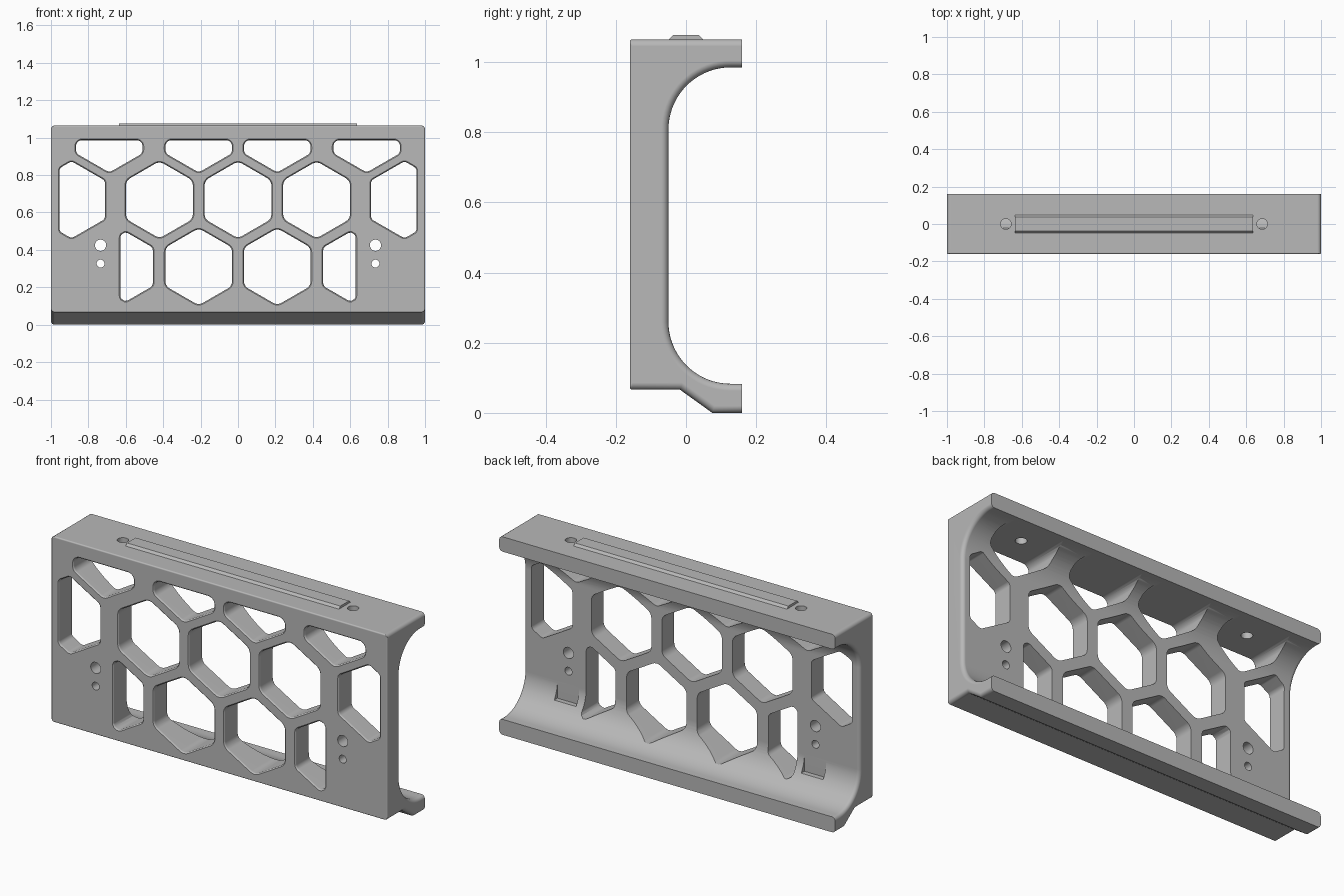
import bpy, bmesh, math
from mathutils import Vector

if "Cube" in bpy.data.objects:
    bpy.data.objects.remove(bpy.data.objects["Cube"])

grey = bpy.data.materials.new("plain grey")
grey.diffuse_color = (0.48, 0.48, 0.48, 1)
grey.use_nodes = True
grey.node_tree.nodes["Principled BSDF"].inputs["Base Color"].default_value = grey.diffuse_color


def make(name, bm):
    bmesh.ops.recalc_face_normals(bm, faces=bm.faces[:])
    me = bpy.data.meshes.new(name)
    bm.to_mesh(me)
    bm.free()
    me.materials.append(grey)
    ob = bpy.data.objects.new(name, me)
    bpy.context.collection.objects.link(ob)
    return ob


def loft(bm, rings):
    """Closed solid through rings that all have the same number of points."""
    rows = [[bm.verts.new(p) for p in ring] for ring in rings]
    n = len(rows[0])
    for a, b in zip(rows, rows[1:]):
        for i in range(n):
            bm.faces.new((a[i], a[(i + 1) % n], b[(i + 1) % n], b[i]))
    bm.faces.new(rows[0])
    bm.faces.new(rows[-1])


def prism(bm, profile, half):
    loft(bm, [[(x, y, z) for y, z in profile] for x in (-half, half)])


def arc(cy, cz, r, a0, a1, n=18):
    return [(cy + r * math.cos(math.radians(a0 + (a1 - a0) * i / n)),
             cz + r * math.sin(math.radians(a0 + (a1 - a0) * i / n))) for i in range(n + 1)]


# Bracket body: C-shaped section swept along x
R = 0.177
profile = [(-0.16, 1.065), (0.16, 1.065), (0.16, 0.985)]
profile += arc(0.127, 0.985 - R, R, 90, 180)
profile += arc(0.127, 0.083 + R, R, 180, 270)
profile += [(0.16, 0.083), (0.16, 0), (0.075, 0), (-0.017, 0.066), (-0.16, 0.066)]
bm = bmesh.new()
prism(bm, profile, 1.0)
weight = bm.edges.layers.float.new("bevel_weight_edge")
for e in bm.edges:
    a, b = (v.co for v in e.verts)
    front = a.y < -0.159 and b.y < -0.159
    lip = a.y > 0.159 and b.y > 0.159
    if front:
        e[weight] = 0.35
    elif abs(a.x - b.x) < 0.01 and not lip:
        e[weight] = 1.0
body = make("bracket_body", bm)
bev = body.modifiers.new("rounded ends", 'BEVEL')
bev.limit_method = 'WEIGHT'
bev.width = 0.02
bev.segments = 4
bev.use_clamp_overlap = False


def clip(poly, axis, limit, sign):
    """Keep the part of a convex polygon where sign * coordinate <= sign * limit."""
    out = []
    for a, b in zip(poly, poly[1:] + poly[:1]):
        da, db = sign * (a[axis] - limit), sign * (b[axis] - limit)
        if da <= 0:
            out.append(a)
        if da * db < 0:
            out.append(a.lerp(b, da / (da - db)))
    return out


def outline(poly, r, grow, n=5):
    """Rounded polygon outline, grown outwards by a distance."""
    pts = []
    for i, p in enumerate(poly):
        u = (poly[i - 1] - p).normalized()
        v = (poly[(i + 1) % len(poly)] - p).normalized()
        h = u.angle(v) / 2
        c = p + (u + v).normalized() * r / math.sin(h)
        t = r / math.tan(h)
        n0, n1 = (p + u * t - c).normalized(), (p + v * t - c).normalized()
        pts += [c + n0.lerp(n1, k / n).normalized() * (r + grow) for k in range(n + 1)]
    return pts


def window(bm, cx, cz, clips=(), r=0.045, back=0.3):
    """Hexagonal window with a softened front rim."""
    poly = [Vector((cx + 0.206 * math.sin(math.radians(60 * k)),
                    cz + 0.206 * math.cos(math.radians(60 * k)))) for k in range(6)]
    for c in clips:
        poly = clip(poly, *c)
    steps = [(-0.17, 0.008), (-0.16, 0.006), (-0.157, 0.002), (-0.152, 0), (back, 0)]
    loft(bm, [[(p.x, y, p.y) for p in outline(poly, r, g)] for y, g in steps])


def cylinder(bm, x, c, r, axis, lo, hi, n=32):
    ring = [(r * math.cos(2 * math.pi * k / n), r * math.sin(2 * math.pi * k / n)) for k in range(n)]
    if axis == 'Y':
        loft(bm, [[(x + a, t, c + b) for a, b in ring] for t in (lo, hi)])
    else:
        loft(bm, [[(x + a, c + b, t) for a, b in ring] for t in (lo, hi)])


bm, holes = bmesh.new(), bmesh.new()
# Middle row of windows
for x in (-0.42, 0, 0.42):
    window(bm, x, 0.668)
for s in (-1, 1):
    # Partial windows at the ends
    window(bm, s * 0.89, 0.668, [(0, s * 0.954, s)], r=0.025)
    # Lower row
    window(bm, s * 0.21, 0.31)
    window(bm, s * 0.634, 0.31, [(0, s * 0.629, s)], r=0.028)
    # Upper row, cut flat along the top
    for x in (0.21, 0.688):
        window(bm, s * x, 1.02, [(1, 0.988, 1)], r=0.035, back=0.125)
    # Round screw holes in the front and the top
    cylinder(holes, s * 0.735, 0.425, 0.03, 'Y', -0.2, 0.1)
    cylinder(holes, s * 0.735, 0.327, 0.021, 'Y', -0.2, 0.1)
    cylinder(holes, s * 0.685, 0.0, 0.028, 'Z', 0.9, 1.2)
    # Shallow flat seat behind the front holes
    x0, x1 = s * 0.735 - 0.065, s * 0.735 + 0.065
    loft(holes, [[(x0, y, 0.165), (x1, y, 0.165), (x1, y, 0.29), (x0, y, 0.29)]
                 for y in (-0.0495, 0.02)])

cutters = [make("window_cutter", bm), make("hole_cutter", holes)]
for c in cutters:
    c.hide_render = True
    cut = body.modifiers.new(c.name, 'BOOLEAN')
    cut.operation = 'DIFFERENCE'
    cut.solver = 'EXACT'
    cut.object = c

# Bake the cuts and drop the helpers
dg = bpy.context.evaluated_depsgraph_get()
baked = bpy.data.meshes.new_from_object(body.evaluated_get(dg))
body.modifiers.clear()
body.data = baked
for c in cutters:
    bpy.data.objects.remove(c)

# Raised rail on the top face
bm = bmesh.new()
prism(bm, [(-0.05, 1.064), (-0.037, 1.077), (0.037, 1.077), (0.05, 1.064)], 0.635)
make("top_rail", bm)

# Smooth the curves while the large faces stay flat
bpy.ops.object.select_all(action='DESELECT')
body.select_set(True)
bpy.context.view_layer.objects.active = body
bpy.ops.object.shade_smooth_by_angle(angle=math.radians(32))
flat = body.modifiers.new("flat large faces", 'WEIGHTED_NORMAL')
flat.keep_sharp = True
